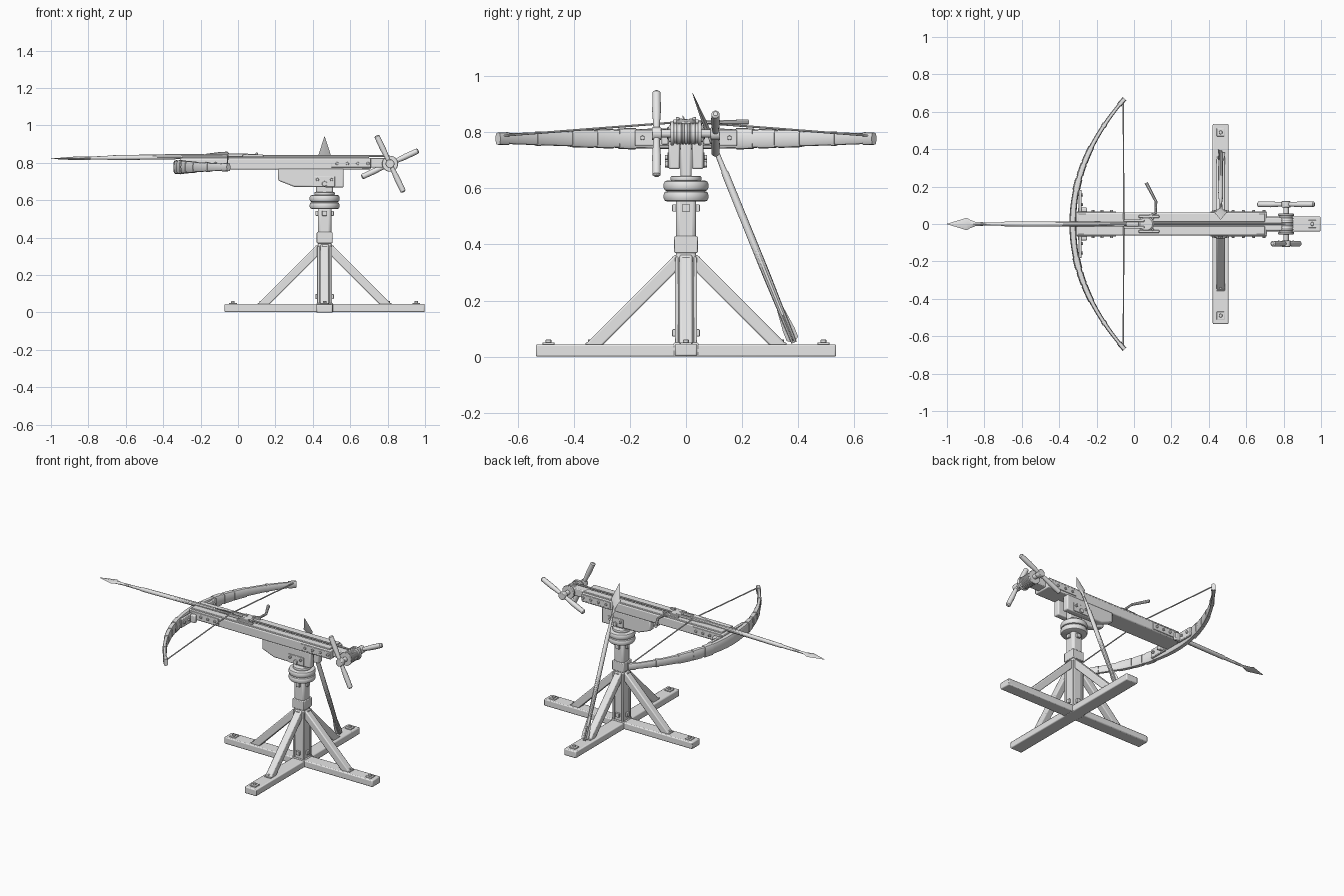
import bpy, bmesh, math
from mathutils import Vector, Matrix

old = bpy.data.objects.get("Cube")
if old:
    bpy.data.objects.remove(old, do_unlink=True)

grey = bpy.data.materials.new("plain_grey")
grey.use_nodes = True
grey.diffuse_color = (0.8, 0.8, 0.8, 1)
grey.node_tree.nodes["Principled BSDF"].inputs["Base Color"].default_value = (0.8, 0.8, 0.8, 1)

parts = []
CX = 0.463  # centre of the stand
V = Vector


def finish(name, bm, bevel=0):
    bmesh.ops.recalc_face_normals(bm, faces=bm.faces)
    mesh = bpy.data.meshes.new(name)
    bm.to_mesh(mesh)
    bm.free()
    mesh.materials.append(grey)
    obj = bpy.data.objects.new(name, mesh)
    bpy.context.collection.objects.link(obj)
    if bevel:
        mod = obj.modifiers.new("bevel", "BEVEL")
        mod.width, mod.segments = bevel, 2
    parts.append(obj)
    return obj


def box(name, centre, size, bevel=0.005, rot=None):
    bm = bmesh.new()
    rot = rot.to_matrix().to_4x4() if rot else Matrix()
    mat = Matrix.Translation(centre) @ rot @ Matrix.Diagonal((*size, 1))
    bmesh.ops.create_cube(bm, size=1, matrix=mat)
    return finish(name, bm, bevel)


def beam(name, a, b, width, bevel=0.006):
    d = V(b) - V(a)
    return box(name, (V(a) + V(b)) / 2, (width, width, d.length), bevel, d.to_track_quat("Z", "Y"))


def loft(name, rings, bevel=0):
    bm = bmesh.new()
    loops = [[bm.verts.new(p) for p in ring] for ring in rings]
    n = len(loops[0])
    for a, b in zip(loops, loops[1:]):
        for i in range(n):
            bm.faces.new((a[i], a[(i + 1) % n], b[(i + 1) % n], b[i]))
    bm.faces.new(loops[0])
    bm.faces.new(loops[-1])
    return finish(name, bm, bevel)


def oval(centre, u, v, n):
    return [V(centre) + u * math.cos(t) + v * math.sin(t)
            for t in (math.tau * (i + 0.5) / n for i in range(n))]


def tube(name, pts, radii, sides=12, bevel=0):
    pts = [V(p) for p in pts]
    rings = []
    for i, p in enumerate(pts):
        d = pts[min(i + 1, len(pts) - 1)] - pts[max(i - 1, 0)]
        q = d.to_track_quat("Z", "Y")
        rings.append(oval(p, q @ V((radii[i], 0, 0)), q @ V((0, radii[i], 0)), sides))
    return loft(name, rings, bevel)


def rod(name, a, b, r, sides=12, bevel=0):
    return tube(name, (a, b), (r, r), sides, bevel)


def bolt(name, p, axis, r=0.009):
    rod(name, p, V(p) + V(axis) * 0.011, r, 6, 0.002)


def extrude_y(name, profile, y0, y1, bevel=0.004):
    return loft(name, [[(x, y, z) for x, z in profile] for y in (y0, y1)], bevel)


# Stand: crossed feet, post, braces
box("foot_beam_long", (CX, 0, 0.024), (1.07, 0.08, 0.044), 0.006)
box("foot_beam_cross", (CX, 0, 0.022), (0.085, 1.07, 0.044), 0.006)
box("foot_centre_block", (CX, 0, 0.025), (0.088, 0.088, 0.05), 0.004)
box("post_lower", (CX, 0, 0.2), (0.072, 0.072, 0.36), 0.012)
box("post_upper", (CX, 0, 0.48), (0.072, 0.072, 0.17), 0.014)
box("post_collar", (CX, 0, 0.4), (0.084, 0.084, 0.06), 0.004)
for k in range(4):
    turn = Matrix.Translation((CX, 0, 0)) @ Matrix.Rotation(k * math.pi / 2, 4, "Z")
    at = lambda x, y, z: turn @ V((x, y, z))
    out = turn.to_3x3() @ V((1, 0, 0))
    beam("brace", at(0.345, 0, 0.025), at(0.02, 0, 0.35), 0.045)
    box("brace_foot_plate", at(0.335, 0, 0.047), (0.045, 0.045, 0.008), 0.002)
    bolt("brace_foot_bolt", at(0.342, 0, 0.05), (0, 0, 1), 0.008)
    box("foot_washer", at(0.49, 0, 0.047), (0.042, 0.042, 0.008), 0.002)
    bolt("foot_bolt", at(0.49, 0, 0.05), (0, 0, 1), 0.011)
    for z in (0.085, 0.345, 0.53):
        bolt("post_bolt", at(0.035, 0, z), out)
        box("post_bolt_washer", at(0.036, 0, z), (0.026, 0.026, 0.026), 0.002)
    for side in (-1, 1):
        box("post_corner_strip", at(0.033, side * 0.033, 0.2), (0.014, 0.014, 0.31), 0.003)

# Swivel: stacked round-edged discs on a neck
def disc(name, z0, z1, r, edge):
    zs = (z0, z0 + edge * 0.3, z0 + edge, z1 - edge, z1 - edge * 0.3, z1)
    rs = (r - edge, r - edge * 0.3, r, r, r - edge * 0.3, r - edge)
    tube(name, [(CX, 0, z) for z in zs], rs, 32)


disc("swivel_disc_lower", 0.553, 0.59, 0.08, 0.012)
disc("swivel_disc_upper", 0.59, 0.628, 0.08, 0.012)
disc("swivel_cap", 0.626, 0.644, 0.055, 0.005)
box("swivel_tongue", (CX, 0, 0.7), (0.09, 0.04, 0.13), 0.008)

# Saddle cheeks under the stock
cheek = [(0.215, 0.77), (0.215, 0.705), (0.3, 0.672), (0.565, 0.668), (0.565, 0.77)]
for s in (-1, 1):
    extrude_y("saddle_cheek", cheek, s * 0.021, s * 0.062, 0.007)
    box("cheek_plate", (CX, s * 0.063, 0.7), (0.11, 0.006, 0.055), 0.002)
    for dx, z, r in ((-0.038, 0.71, 0.009), (0, 0.688, 0.015), (0.038, 0.71, 0.009)):
        bolt("cheek_bolt", (CX + dx, s * 0.064, z), (0, s, 0), r)

# Stock with a grooved top
box("stock", (0.2, 0, 0.795), (1.02, 0.124, 0.06), 0.006)
box("stock_tongue", (0.745, 0, 0.8), (0.14, 0.07, 0.05), 0.005)
for s in (-1, 1):
    box("groove_rail", (0.2, s * 0.034, 0.827), (1.0, 0.045, 0.014), 0.003)
    box("rear_side_plate", (0.605, s * 0.063, 0.796), (0.21, 0.006, 0.04), 0.002)
    box("front_side_plate", (-0.2, s * 0.063, 0.796), (0.21, 0.008, 0.045), 0.002)
    for i in range(4):
        bolt("rear_plate_bolt", (0.53 + i * 0.055, s * 0.063, 0.796), (0, s, 0))
        bolt("front_plate_bolt", (-0.27 + i * 0.05, s * 0.065, 0.796), (0, s, 0))

# Bow limbs, wraps and brackets
def limb_ring(y, s, grow=0):
    f = y / 0.665
    x = -0.327 + 0.272 * f ** 2.1
    lean = math.atan2(0.272 * 2.1 * f ** 1.1, 0.665)
    thick = 0.019 - 0.01 * f + grow
    tall = 0.038 - 0.02 * f ** 1.3 + grow
    u = V((math.cos(lean), -s * math.sin(lean), 0))
    ring = []
    for i in range(12):
        t = math.tau * i / 12
        c, w = math.cos(t), math.sin(t)
        soft = lambda a: math.copysign(abs(a) ** 0.6, a)
        ring.append(V((x, s * y, 0.777)) + u * thick * soft(c) + V((0, 0, tall * soft(w))))
    return ring


def limb_piece(name, s, y0, y1, grow, steps):
    loft(name, [limb_ring(y0 + (y1 - y0) * i / steps, s, grow) for i in range(steps + 1)])


for s in (-1, 1):
    limb_piece("bow_limb", s, 0, 0.66, 0, 20)
    for y0, y1, grow in ((0.18, 0.24, 0.004), (0.26, 0.32, 0.003), (0.33, 0.41, 0.003), (0.52, 0.535, 0.003)):
        limb_piece("limb_wrap", s, y0, y1, grow, 3)
    limb_piece("limb_tip", s, 0.635, 0.67, 0.004, 2)
    box("limb_bracket", (-0.289, s * 0.12, 0.78), (0.016, 0.125, 0.056), 0.004)
    box("bracket_gusset", (-0.275, s * 0.075, 0.78), (0.05, 0.025, 0.05), 0.006)
    for y in (0.105, 0.155):
        bolt("bracket_bolt", (-0.283, s * y, 0.78), (1, 0, 0))
    rod("bow_string", (-0.057, s * 0.66, 0.787), (-0.055, 0, 0.838), 0.004, 8)

# Trigger catch and lever
tube("trigger_nut", [(0.065, 0, 0.825), (0.065, 0, 0.84), (0.065, 0, 0.846)], (0.042, 0.042, 0.034), 16)
for s in (-1, 1):
    box("trigger_claw", (0.0, s * 0.018, 0.841), (0.11, 0.014, 0.016), 0.003)
    box("trigger_cheek", (0.08, s * 0.04, 0.838), (0.11, 0.014, 0.014), 0.003)
    bolt("trigger_bolt", (0.1, s * 0.03, 0.843), (0, 0, 1), 0.007)
tube("trigger_lever", [(0.06, 0.03, 0.836), (0.115, 0.06, 0.836), (0.118, 0.12, 0.836), (0.065, 0.22, 0.836)],
     (0.008, 0.008, 0.008, 0.01), 8)
rod("winch_rope", (0.1, 0, 0.837), (0.81, 0, 0.836), 0.005, 8)

# Winch: drum, axle and one crank bar on each side
HUB = V((0.813, 0, 0.795))
Y = V((0, 1, 0))
rod("winch_axle", HUB - Y * 0.122, HUB + Y * 0.122, 0.015, 12, 0.003)
rod("winch_drum", HUB - Y * 0.045, HUB + Y * 0.045, 0.036, 20)
for i in range(-3, 4):
    rod("rope_turn", HUB + Y * (i * 0.01 - 0.004), HUB + Y * (i * 0.01 + 0.004), 0.039, 20, 0.002)
for s, direction in ((-1, V((-0.43, 0, 0.9))), (1, V((0.9, 0, 0.42)))):
    rod("drum_flange", HUB + Y * s * 0.043, HUB + Y * s * 0.055, 0.043, 20, 0.003)
    hub = HUB + Y * s * 0.105
    rod("crank_hub", hub - Y * 0.017, hub + Y * 0.017, 0.024, 12, 0.003)
    stops = (-0.168, -0.162, -0.09, -0.03, 0.03, 0.09, 0.162, 0.168)
    widths = (0.008, 0.015, 0.016, 0.012, 0.012, 0.016, 0.015, 0.008)
    tube("crank_bar", [hub + direction.normalized() * t for t in stops], widths, 12)

# Spears: one loaded, one leaning on the stand
def spear(name, tail, tip, wide):
    tail, tip, wide = V(tail), V(tip), V(wide)
    d = (tail - tip).normalized()
    thin = d.cross(wide)
    length = (tail - tip).length
    rings = []
    for s, w, t in ((0, 0.001, 0.001), (0.105, 0.033, 0.008), (0.125, 0.022, 0.009), (0.155, 0.01, 0.009), (0.215, 0.009, 0.009)):
        c = tip + d * s
        rings.append([c + wide * w, c + thin * t, c - wide * w, c - thin * t])
    loft(name + "_head", rings)
    stops = (0.18, 0.3, 0.31, 0.7, length)
    tube(name + "_shaft", [tip + d * s for s in stops], (0.008, 0.01, 0.013, 0.014, 0.01), 10)
    for k in range(3):
        a = math.tau * k / 3
        n = wide * math.cos(a) + thin * math.sin(a)
        side = d.cross(n) * 0.002
        outline = [tip + d * (length - b) + n * h for b, h in ((0.17, 0.008), (0.05, 0.024), (0.015, 0.024), (0.005, 0.008))]
        loft(name + "_fin", [[p + side for p in outline], [p - side for p in outline]])


spear("loaded_spear", (-0.04, 0, 0.838), (-1, 0, 0.822), (0, 1, 0))
spear("leaning_spear", (CX, 0.385, 0.05), (CX, 0.023, 0.94), (1, 0, 0))

# Smooth shading with sharp edges kept
bpy.ops.object.select_all(action="DESELECT")
for obj in parts:
    obj.select_set(True)
bpy.context.view_layer.objects.active = parts[0]
bpy.ops.object.shade_smooth_by_angle(angle=math.radians(35))
